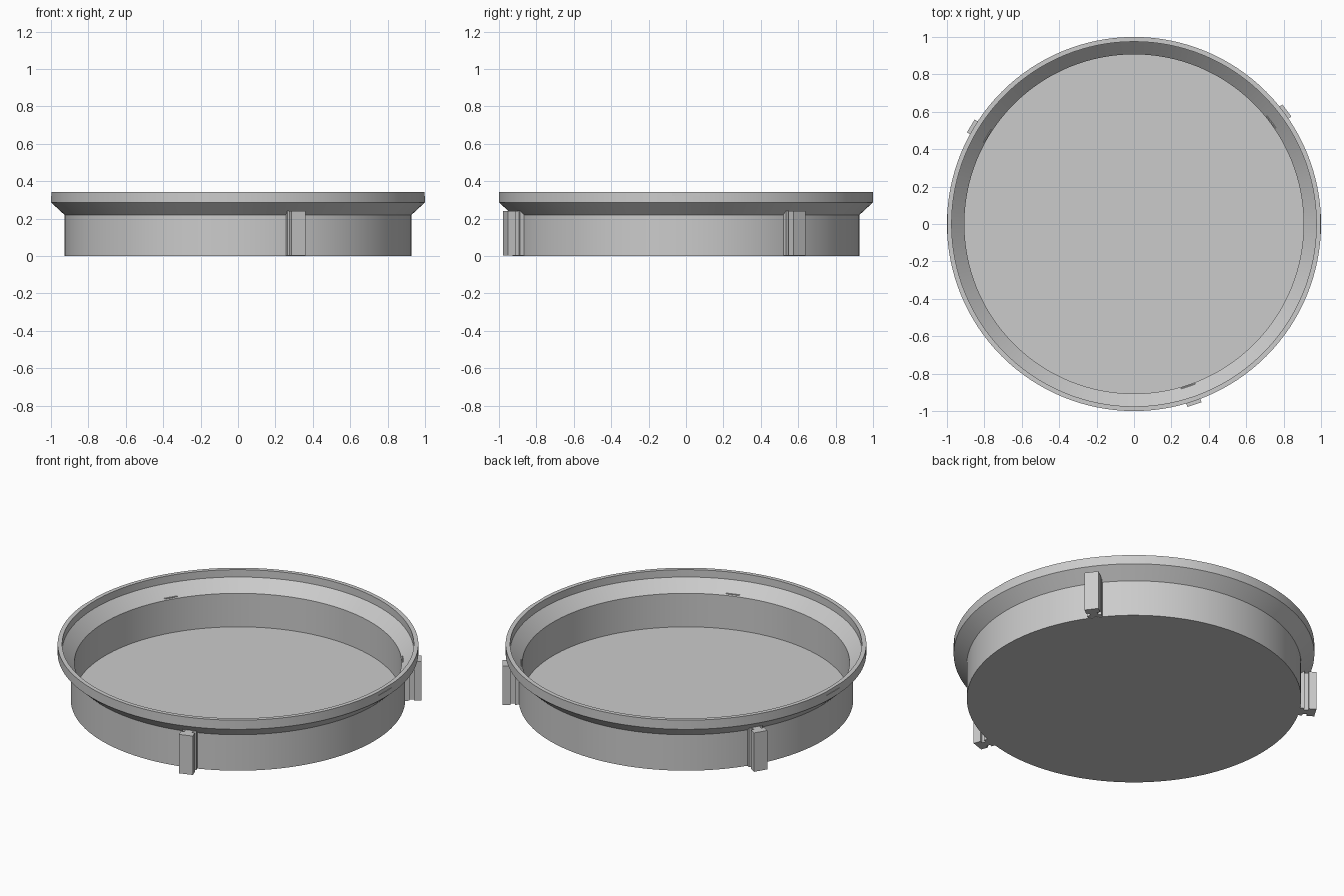
import bpy, bmesh, math
from mathutils import Matrix

cube = bpy.data.objects.get("Cube")
if cube:
    bpy.data.objects.remove(cube, do_unlink=True)

grey = bpy.data.materials.new("plain grey")
grey.use_nodes = True
colour = (0.6, 0.6, 0.6, 1)
grey.diffuse_color = colour
grey.node_tree.nodes["Principled BSDF"].inputs["Base Color"].default_value = colour


def finish(bm, name):
    bmesh.ops.recalc_face_normals(bm, faces=bm.faces)
    mesh = bpy.data.meshes.new(name)
    bm.to_mesh(mesh)
    bm.free()
    mesh.materials.append(grey)
    obj = bpy.data.objects.new(name, mesh)
    bpy.context.collection.objects.link(obj)
    return obj


def lathe(name, profile, steps=128):
    """Revolve a profile of (radius, height) points, closed at the axis."""
    bm = bmesh.new()
    verts = [bm.verts.new((r, 0, z)) for r, z in profile]
    edges = [bm.edges.new(pair) for pair in zip(verts, verts[1:])]
    bmesh.ops.spin(bm, geom=verts + edges, cent=(0, 0, 0), axis=(0, 0, 1),
                   angle=math.tau, steps=steps)
    bmesh.ops.remove_doubles(bm, verts=bm.verts, dist=0.0005)
    return finish(bm, name)


# Shallow dish with a flared rim
dish = lathe("flared_dish", [
    (0, 0), (0.927, 0), (0.927, 0.22), (1, 0.287), (1, 0.343), (0.975, 0.343),
    (0.975, 0.298), (0.907, 0.23), (0.907, 0.025), (0, 0.025)])

# Small flats on the two sides of the rim
for side, name in ((1, "left_flat_cutter"), (-1, "right_flat_cutter")):
    bm = bmesh.new()
    bmesh.ops.create_cube(bm, size=1, matrix=Matrix.Translation((side * 1.0468, 0, 0.37))
                          @ Matrix.Diagonal((0.1, 0.2, 0.1, 1)))
    cutter = finish(bm, name)
    cutter.hide_render = True
    cutter.hide_viewport = True
    cutter.display_type = "WIRE"
    cut = dish.modifiers.new(name, "BOOLEAN")
    cut.operation = "DIFFERENCE"
    cut.solver = "EXACT"
    cut.object = cutter

bpy.context.view_layer.objects.active = dish
dish.select_set(True)
bpy.ops.object.shade_smooth_by_angle(angle=math.radians(25))

# Upright clips with a base plate, narrow neck and outer plate
half_outline = [(0.912, 0.04), (0.95, 0.04), (0.95, 0.022),
                (0.975, 0.022), (0.975, 0.04), (1.018, 0.04)]
outline = half_outline + [(r, -t) for r, t in reversed(half_outline)]
for name, angle in (("front_clip", -71.5), ("back_left_clip", 36.6), ("back_right_clip", 149)):
    bm = bmesh.new()
    face = bm.faces.new([bm.verts.new((r, t, 0.002)) for r, t in outline])
    top = bmesh.ops.extrude_face_region(bm, geom=[face])["geom"]
    bmesh.ops.translate(bm, vec=(0, 0, 0.238),
                        verts=[v for v in top if isinstance(v, bmesh.types.BMVert)])
    bmesh.ops.rotate(bm, cent=(0, 0, 0), verts=bm.verts,
                     matrix=Matrix.Rotation(math.radians(angle), 3, "Z"))
    finish(bm, name)
